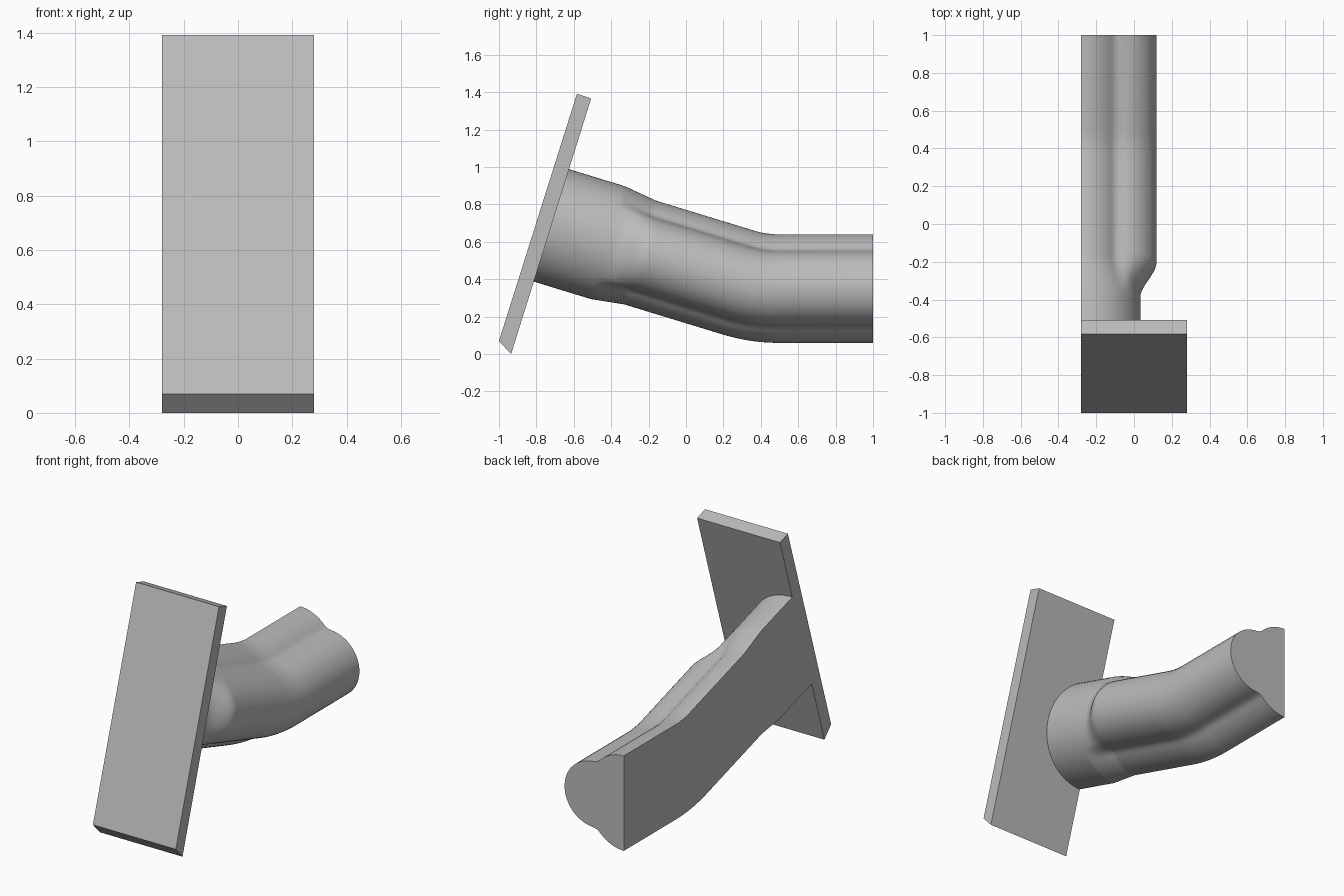
import bpy, bmesh, math
from mathutils import Vector

cube = bpy.data.objects.get("Cube")
if cube:
    bpy.data.objects.remove(cube, do_unlink=True)

grey = bpy.data.materials.new("plain_grey")
grey.use_nodes = True
COLOUR = (0.5, 0.5, 0.5, 1)
grey.diffuse_color = COLOUR
grey.node_tree.nodes["Principled BSDF"].inputs["Base Color"].default_value = COLOUR

SIDE_X = -0.28                 # plane of the flat side
TILT = math.radians(17)        # slope of the upper tube
ELBOW = Vector((0, 0.386, 0.35))
BEND_R = 0.75


def loft(name, rings, smooth=False):
    """Skin a list of closed rings and cap both ends."""
    bm = bmesh.new()
    rows = [[bm.verts.new(p) for p in ring] for ring in rings]
    n = len(rows[0])
    for a, b in zip(rows, rows[1:]):
        for i in range(n):
            j = (i + 1) % n
            bm.faces.new((a[i], a[j], b[j], b[i]))
    bm.faces.new(rows[0])
    bm.faces.new(rows[-1])
    bmesh.ops.recalc_face_normals(bm, faces=bm.faces)
    mesh = bpy.data.meshes.new(name)
    bm.to_mesh(mesh)
    bm.free()
    obj = bpy.data.objects.new(name, mesh)
    bpy.context.collection.objects.link(obj)
    mesh.materials.append(grey)
    if smooth:
        bpy.ops.object.select_all(action='DESELECT')
        obj.select_set(True)
        bpy.context.view_layer.objects.active = obj
        bpy.ops.object.shade_smooth_by_angle(angle=math.radians(35))
    return obj


# Leaning plate with a bevelled foot
outline = [(-1.0, 0.07), (-0.935, 0.0), (-0.507, 1.367), (-0.583, 1.392)]
loft("mounting_plate", [[(x, y, z) for y, z in outline] for x in (-0.28, 0.28)])


def ramp(s, start, end):
    return min(1, max(0, (s - start) / (end - start)))


def radius(theta, s):
    """Half-round collar that blends into a tube with a side lobe."""
    collar = 0.315
    body = 1 / math.hypot(math.cos(theta) / 0.25, math.sin(theta) / 0.29)
    lobe = 0.4 * math.cos(theta)
    k = 0.03
    h = max(k - abs(body - lobe), 0) / k
    tube = max(body, lobe) + h * h * k / 4
    if tube > collar:
        t = ramp(s, -0.14, 0.05)
        t = t * t * (3 - 2 * t)
    else:
        t = ramp(s, -0.18, 0)
    return collar + (tube - collar) * t


def section(centre, angle, s):
    up = Vector((0, math.sin(angle), math.cos(angle)))
    ring = []
    for i in range(49):
        theta = math.pi * (i / 48 - 0.5)
        r = radius(theta, s)
        ring.append(centre + Vector((SIDE_X + r * math.cos(theta), 0, 0))
                    + up * r * math.sin(theta))
    return ring


# Tube: collar and blend, sloping run, bend, level run
slope = Vector((0, math.cos(TILT), -math.sin(TILT)))
tangent = BEND_R * math.tan(TILT / 2)
origin = ELBOW - slope * 0.66
stations = [-0.51, -0.3] + [-0.2 + 0.0125 * i for i in range(22)]
rings = [section(origin + slope * s, TILT, s) for s in stations]
pivot = ELBOW + Vector((0, tangent, BEND_R))
for i in range(13):
    a = TILT * (1 - i / 12)
    rings.append(section(pivot - Vector((0, math.sin(a), math.cos(a))) * BEND_R, a, 1))
rings.append(section(Vector((0, 1, 0.35)), 0, 1))
loft("bent_half_tube", rings, smooth=True)
